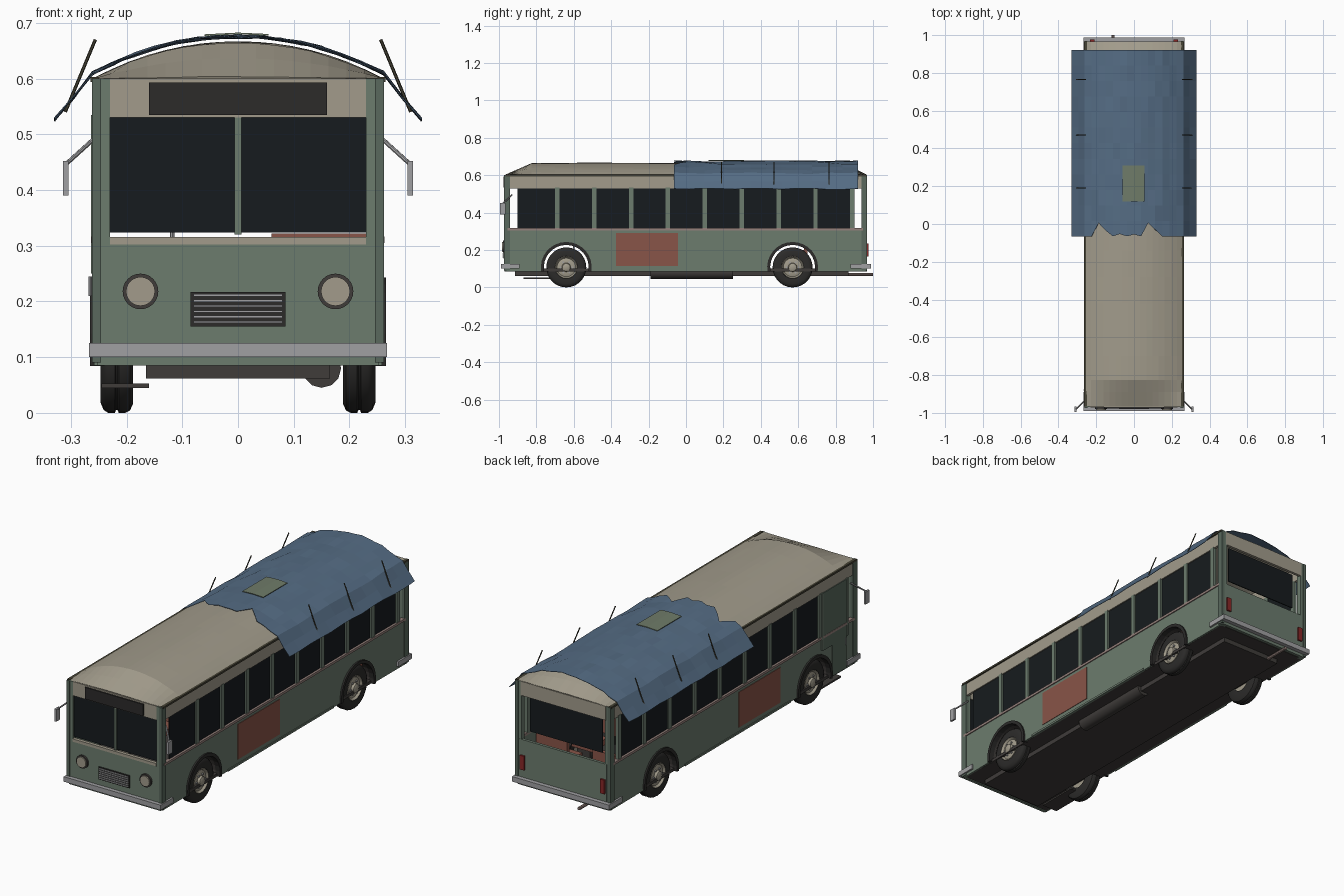
import bpy, bmesh, math, random
from mathutils import Vector

if "Cube" in bpy.data.objects:
    bpy.data.objects.remove(bpy.data.objects["Cube"])
random.seed(4)

def mat(name, r, g, b):
    m = bpy.data.materials.new(name)
    m.diffuse_color = (r, g, b, 1)
    m.use_nodes = True
    m.node_tree.nodes["Principled BSDF"].inputs["Base Color"].default_value = m.diffuse_color
    return m

GREEN = mat("faded_green", .15, .20, .155)
DOOR = mat("door_green", .10, .14, .11)
CREAM = mat("cream", .36, .33, .26)
GLASS = mat("dark_glass", .008, .011, .013)
BLACK = mat("rubber", .025, .024, .023)
FLOOR = mat("chassis_dark", .05, .045, .042)
STEEL = mat("steel", .35, .35, .36)
BLUE = mat("tarp_blue", .09, .15, .23)
PRIMER = mat("primer_red", .25, .09, .065)
TRIM = mat("belt_trim", .30, .22, .20)
LAMP = mat("lamp_red", .25, .02, .02)
WOOD = mat("stick", .06, .055, .035)
PATCH = mat("patch_green", .16, .20, .14)

def finish(name, bm, m, smooth=False):
    bmesh.ops.remove_doubles(bm, verts=bm.verts, dist=1e-5)
    bmesh.ops.recalc_face_normals(bm, faces=bm.faces)
    me = bpy.data.meshes.new(name)
    bm.to_mesh(me)
    bm.free()
    me.materials.append(m)
    ob = bpy.data.objects.new(name, me)
    bpy.context.collection.objects.link(ob)
    if smooth:
        bpy.context.view_layer.objects.active = ob
        ob.select_set(True)
        bpy.ops.object.shade_smooth_by_angle(angle=math.radians(35))
        ob.select_set(False)
    return ob

def box(name, x0, x1, y0, y1, z0, z1, m):
    bm = bmesh.new()
    bmesh.ops.create_cube(bm, size=1)
    for v in bm.verts:
        v.co = ((x0+x1)/2 + v.co.x*abs(x1-x0), (y0+y1)/2 + v.co.y*(y1-y0), (z0+z1)/2 + v.co.z*(z1-z0))
    return finish(name, bm, m)

def rod(name, a, b, r, m, n=8):
    a, b = Vector(a), Vector(b)
    bm = bmesh.new()
    bmesh.ops.create_cone(bm, cap_ends=True, segments=n, radius1=r, radius2=r, depth=(b-a).length)
    q = (b-a).to_track_quat('Z', 'Y')
    for v in bm.verts:
        v.co = q @ v.co + (a+b)/2
    return finish(name, bm, m, n > 8)

def lathe(name, prof, y, z, s, m, n=28):
    """Spin (radius, x) points about a sideways axle."""
    bm = bmesh.new()
    rings = [[bm.verts.new((s*x, y + r*math.cos(2*math.pi*i/n), z + r*math.sin(2*math.pi*i/n)))
              for i in range(n)] for r, x in prof]
    for a, b in zip(rings, rings[1:]):
        for i in range(n):
            bm.faces.new((a[i], a[(i+1) % n], b[(i+1) % n], b[i]))
    return finish(name, bm, m, True)

def extrude_x(name, pts, x0, x1, m):
    bm = bmesh.new()
    f = bm.faces.new([bm.verts.new((x0, y, z)) for y, z in pts])
    r = bmesh.ops.extrude_face_region(bm, geom=[f])
    for v in r["geom"]:
        if isinstance(v, bmesh.types.BMVert):
            v.co.x = x1
    return finish(name, bm, m)

def arc(y, r, a0=math.pi+.17, a1=-.17, n=16, z=.107):
    return [(y + r*math.cos(a0+(a1-a0)*i/n), z + r*math.sin(a0+(a1-a0)*i/n)) for i in range(n+1)]

AXLES = (-.64, .57)
# Floor, chassis, exhaust and step
box("floor", -.25, .25, -.95, .95, .085, .10, FLOOR)
box("chassis", -.165, .165, -.915, .87, .062, .085, FLOOR)
rod("muffler", (.15, -.19, .08), (.15, .25, .08), .035, FLOOR, 12)
rod("tailpipe", (-.11, .5, .07), (-.11, 1.0, .07), .008, TRIM)
box("door_step", -.245, -.16, -.87, -.66, .045, .053, FLOOR)

POSTS = [-.688 + .1972*i for i in range(9)]
for s in (-1, 1):
    side = "right" if s > 0 else "left"
    # Lower wall with wheel openings
    outline = [(-.96, .085)] + arc(AXLES[0], .125) + arc(AXLES[1], .125) + [(.96, .085), (.96, .31), (-.96, .31)]
    extrude_x(side+"_wall", outline, s*.245, s*.258, GREEN)
    box(side+"_belt_trim", s*.243, s*.263, -.955, .945, .305, .317, TRIM)
    box(side+"_skirt_rail", s*.25, s*.262, -.45, .38, .085, .095, GREEN)
    box(side+"_upper_band", s*.245, s*.258, -.96, .96, .53, .60, CREAM)
    box(side+"_drip_rail", s*.25, s*.265, -.965, .965, .594, .603, WOOD)
    box(side+"_primer_patch", s*.257, s*.2605, -.373, -.043, .115, .29, PRIMER)
    # Windows and posts
    for i, y in enumerate(POSTS):
        box(side+"_window_post", s*.243, s*.26, y-.012, y+.012, .31, .535, GREEN)
        if s > 0 or i > 0:
            y0 = POSTS[i-1] + .012 if i else -.90
            box(side+"_window", s*.248, s*.252, y0, y-.012, .317, .532, GLASS)
    # Corner posts
    for y in (-.957, .953):
        box(side+"_corner_post", s*.23, s*.252, y-.013, y+.013, .085, .60, GREEN)
        box(side+"_corner_edge", s*.246, s*.262, y-.016, y+.016, .09, .60, DOOR)
    # Wheels, arches and liners
    for y in AXLES:
        lathe(side+"_tyre", [(.05, .19), (.09, .188), (.103, .194), (.107, .202), (.107, .214), (.102, .216),
                             (.102, .219), (.107, .221), (.107, .233), (.102, .241), (.088, .247), (.06, .244), (.058, .232)],
              y, .107, s, BLACK)
        lathe(side+"_wheel_rim", [(0, .195), (.059, .195), (.062, .24), (.058, .246), (.05, .236), (.038, .240),
                                  (.024, .240), (.021, .252), (.012, .256), (0, .256)], y, .107, s, CREAM, 20)
        for k in range(6):
            a = k*math.pi/3
            p = (y + .032*math.cos(a), .107 + .032*math.sin(a))
            rod(side+"_wheel_nut", (s*.238, *p), (s*.246, *p), .005, STEEL, 6)
        extrude_x(side+"_arch_trim", arc(y, .136) + arc(y, .12)[::-1], s*.24, s*.266, BLACK)
        extrude_x(side+"_arch_liner", arc(y, .129) + arc(y, .122)[::-1], s*.165, s*.246, FLOOR)
    # Mirror
    rod(side+"_mirror_arm", (s*.255, -.93, .495), (s*.307, -.98, .448), .004, STEEL)
    box(side+"_mirror", s*.304, s*.314, -.995, -.965, .39, .452, STEEL)
    # Headlight
    x = s*.175
    rod(side+"_headlight_ring", (x, -.96, .218), (x, -.979, .218), .032, FLOOR, 24)
    rod(side+"_headlight", (x, -.965, .218), (x, -.985, .218), .026, CREAM, 24)
    box(side+"_tail_light", s*.21, s*.233, .955, .976, .165, .235, LAMP)
    # Bumper returns
    for y0, y1 in ((-.98, -.89), (.88, .975)):
        box(side+"_bumper_return", s*.256, s*.267, y0, y1, .10, .125, STEEL)
    # Windshield pane
    box(side+"_windshield", s*.006, s*.23, -.962, -.957, .324, .531, GLASS)

for y in AXLES:
    rod("axle", (-.2, y, .107), (.2, y, .107), .014, FLOOR)

# Door panel on the left side
box("door_panel", -.262, -.246, -.89, -.70, .245, .532, DOOR)
box("door_lower", -.262, -.246, -.89, -.78, .09, .245, DOOR)
for y in (-.895, -.70):
    box("door_frame", -.264, -.246, y-.006, y+.006, .25, .535, GREEN)
rod("door_handle", (-.265, -.88, .21), (-.265, -.88, .245), .003, STEEL)

# Front face
box("front_panel", -.235, .235, -.97, -.955, .085, .302, GREEN)
box("front_sill", -.23, .23, -.972, -.955, .302, .316, CREAM)
box("front_header", -.23, .23, -.969, -.953, .53, .60, CREAM)
box("sign_box", -.16, .16, -.976, -.96, .535, .593, BLACK)
box("windshield_divider", -.006, .006, -.968, -.953, .32, .532, GREEN)
box("grille", -.085, .085, -.976, -.965, .155, .217, BLACK)
for k in range(6):
    z = .163 + k*.0096
    box("grille_slat", -.08, .08, -.98, -.972, z-.002, z+.002, STEEL)
box("front_bumper", -.267, .267, -.99, -.968, .10, .125, STEEL)

# Rear face
box("rear_panel", -.24, .24, .953, .967, .085, .312, GREEN)
box("rear_header", -.235, .235, .953, .967, .53, .60, CREAM)
box("rear_window", -.2, .2, .938, .943, .35, .532, GLASS)
box("rear_bumper", -.267, .267, .965, .988, .10, .125, STEEL)

# Seats and grab pole
for k in range(7):
    y = -.42 + k*.2
    for x0, x1, top in ((.06, .23, .322), (-.23, -.08, .30)):
        box("seat", x0, x1, y-.05, y+.05, .17, .20, PRIMER)
        box("seat_back", x0, x1, y+.05, y+.07, .17, top, PRIMER)
        box("seat_leg", x0+.05, x1-.05, y-.02, y+.02, .10, .17, FLOOR)
rod("grab_pole", (-.118, -.6, .1), (-.118, -.6, .62), .004, STEEL)

def sheet(name, rows, m, thick):
    bm = bmesh.new()
    vs = [[bm.verts.new(p) for p in r] for r in rows]
    for a, b in zip(vs, vs[1:]):
        for i in range(len(a)-1):
            bm.faces.new((a[i], a[i+1], b[i+1], b[i]))
    ob = finish(name, bm, m)
    if ob.data.polygons[len(ob.data.polygons)//2].normal.z < 0:
        ob.data.flip_normals()
    mod = ob.modifiers.new("thickness", 'SOLIDIFY')
    mod.thickness = thick
    return ob

def crown(x, h=.066):
    return .60 + h*(1 - (abs(x)/.26)**2.1)

# Arched roof, sloping down at both ends
stations = [(-.965, .003), (-.89, .036), (-.825, .064)] + [(-.7+.14*i, .066) for i in range(11)] + \
           [(.83, .064), (.90, .036), (.965, .003)]
xs = [-.26 + .52*i/16 for i in range(17)]
sheet("roof", [[(x, y, crown(x, h) + random.uniform(-.0008, .0008)) for x in xs] for y, h in stations], CREAM, .006)

# Tarp draped over the rear half, with a torn front edge
txs = [-.33, -.295] + [-.262 + .524*i/14 for i in range(15)] + [.295, .33]
notch = {4: .07, 5: .03, 11: .07, 12: .035, 9: .01, 7: .012}
rows = []
for j in range(13):
    row = []
    for i, x in enumerate(txs):
        y = -.065 + .985*j/12 + (notch.get(i, 0) if j == 0 else 0)
        if abs(x) > .27:
            z = .607 - (abs(x)-.26)*1.15
        else:
            z = max(crown(x), .60) + .010
        row.append((x, y, z + random.uniform(-.003, .004)))
    rows.append(row)
sheet("tarp", rows, BLUE, .002)
sheet("tarp_patch", [[(x, y, crown(x) + .0165) for x in (-.06, 0, .055)] for y in (.12, .215, .31)], PATCH, .003)

# Sticks holding the tarp edges
for y in (.19, .47, .765):
    for s in (-1, 1):
        rod("tarp_stick", (s*.31, y, .54), (s*.256, y, .67), .003, WOOD, 6)
